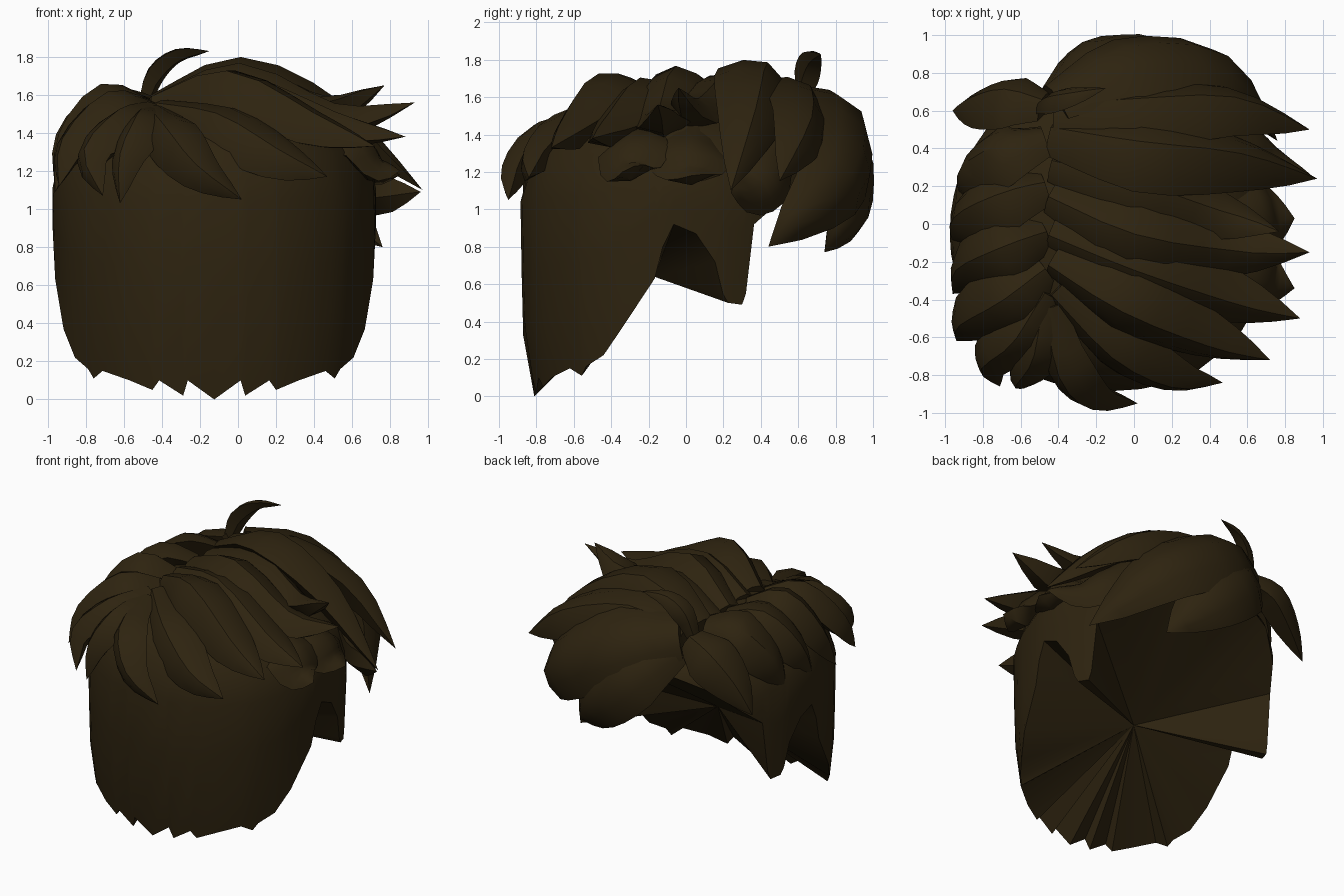
import bpy, bmesh, math
from mathutils import Vector

cube = bpy.data.objects.get("Cube")
if cube:
    bpy.data.objects.remove(cube, do_unlink=True)

brown = bpy.data.materials.new("dark_brown_hair")
brown.use_nodes = True
colour = (0.027, 0.017, 0.005, 1)
brown.diffuse_color = colour
shader = brown.node_tree.nodes["Principled BSDF"]
shader.inputs["Base Color"].default_value = colour
shader.inputs["Roughness"].default_value = 0.9


def finish(name, bm, angle):
    bmesh.ops.recalc_face_normals(bm, faces=bm.faces)
    mesh = bpy.data.meshes.new(name)
    bm.to_mesh(mesh)
    bm.free()
    mesh.materials.append(brown)
    obj = bpy.data.objects.new(name, mesh)
    bpy.context.collection.objects.link(obj)
    bpy.ops.object.select_all(action="DESELECT")
    obj.select_set(True)
    bpy.context.view_layer.objects.active = obj
    bpy.ops.object.shade_smooth_by_angle(angle=math.radians(angle))


# Scalp cap: ragged nape, ear notches, sideburns and open forehead
CX, CY, R = -0.125, -0.035, 0.85
half_rim = [(0, 0), (10, .1), (12, .02), (21, .1), (24, .05), (33, .1), (45, .15),
            (50.5, .11), (53, .16), (61, .22), (69, .37), (81, .63), (84, .8), (88, .92),
            (96, .87), (103, .72), (106, .55), (108, .5), (113.5, .49), (115, .55),
            (118, .92), (130, 1.05), (145, 1.2), (162, 1.27)]
rim = half_rim + [(180, 1.27)] + [(360 - a, z) for a, z in reversed(half_rim[1:])]


def cap_point(angle, z):
    a = math.radians(angle)
    r = R * math.sqrt(max(0, 1 - (max(0, z - 1.1) / 0.5) ** 2))
    r *= 1 - 0.03 * max(0, 0.9 - z) - 0.2 * max(0, 0.3 - z)      # nape curls inward
    if angle < 90 or angle > 270:
        r *= 1 + 0.03 * math.sin(2 * a) ** 2                     # squarer back corners
    return (CX + r * math.sin(a), CY - r * math.cos(a), z)


bm = bmesh.new()
columns = []
for angle, low in rim:
    heights = [low + (1.3 - low) * f for f in (0, .25, .5, .8, 1)] + [1.42, 1.52, 1.58]
    columns.append([bm.verts.new(cap_point(angle, z)) for z in heights])
crown = bm.verts.new((CX, CY, 1.6))
inside = bm.verts.new((-0.14, -0.17, 0.64))
for i, col in enumerate(columns):
    nxt = columns[(i + 1) % len(columns)]
    for k in range(len(col) - 1):
        bm.faces.new((col[k], nxt[k], nxt[k + 1], col[k + 1]))
    bm.faces.new((col[-1], nxt[-1], crown))
    bm.faces.new((nxt[0], col[0], inside))
finish("scalp_cap", bm, 40)


# Tapered lock swept along a curve, lying against the head
def spline(pts, t):
    p = [2 * pts[0] - pts[1]] + pts + [2 * pts[-1] - pts[-2]]
    s = min(t * (len(pts) - 1), len(pts) - 1.0001)
    i, f = int(s), s % 1
    a, b, c, d = p[i:i + 4]
    return 0.5 * (2 * b + (c - a) * f + (2 * a - 5 * b + 4 * c - d) * f * f
                  + (3 * b - a - 3 * c + d) * f ** 3)


SECTION = [(-1, -.4), (-.55, .55), (0, 1), (.55, .55), (1, -.4), (0, -1.5)]
HEAD = Vector((-0.1, 0, 0.9))
STEPS = 9


def lock(name, points, width, thick, blunt=2):
    pts = [Vector(p) for p in points]
    bm = bmesh.new()
    rings = []
    for i in range(STEPS):
        t = i / STEPS
        p = spline(pts, t)
        tangent = (spline(pts, t + 0.02) - spline(pts, max(0, t - 0.02))).normalized()
        out = p - HEAD
        out = (out - tangent * out.dot(tangent)).normalized()
        side = tangent.cross(out)
        size = (0.55 + 0.45 * min(1, t / 0.35)) * (1 - max(0, (t - 0.35) / 0.65) ** blunt)
        rings.append([bm.verts.new(p + side * u * width * size + out * v * thick * size)
                      for u, v in SECTION])
    tip = bm.verts.new(pts[-1])
    n = len(SECTION)
    for a, b in zip(rings, rings[1:]):
        for k in range(n):
            bm.faces.new((a[k], a[(k + 1) % n], b[(k + 1) % n], b[k]))
    for k in range(n):
        bm.faces.new((rings[-1][k], rings[-1][(k + 1) % n], tip))
    bm.faces.new(rings[0])
    finish(name, bm, 38)


# Broad bangs over the face
lock("face_bang", [(-.42, .66, 1.55), (-.05, .84, 1.46), (.44, .81, 1.17), (.76, .44, .8)], .29, .12, 2.6)
lock("low_bang", [(-.4, .68, 1.5), (-.17, .88, 1.3), (.1, .9, 1.04), (.34, .74, .77)], .26, .1, 2.6)
lock("upper_bang", [(-.42, .6, 1.54), (0, .6, 1.59), (.5, .62, 1.44), (.93, .5, 1.15)], .22, .1, 2.3)

# Locks swept from the parting towards +x, face side to nape
sweeps = [
    ([(-.43, .48, 1.54), (.02, .39, 1.69), (.52, .34, 1.48), (.97, .24, 1.1)], .23, .11),
    ([(-.43, .32, 1.54), (0, .2, 1.64), (.45, .05, 1.53), (.77, -.04, 1.65)], .18, .09),
    ([(-.44, .14, 1.54), (0, -.05, 1.67), (.5, -.13, 1.48), (.93, -.15, 1.56)], .21, .1),
    ([(-.44, -.05, 1.54), (0, -.22, 1.61), (.5, -.39, 1.44), (.88, -.5, 1.38)], .2, .1),
    ([(-.43, -.2, 1.54), (-.05, -.42, 1.63), (.38, -.6, 1.44), (.72, -.72, 1.33)], .19, .11),
    ([(-.42, -.35, 1.52), (-.1, -.65, 1.44), (.2, -.81, 1.28), (.47, -.84, 1.17)], .18, .09),
    ([(-.45, -.43, 1.5), (-.36, -.76, 1.39), (-.21, -.92, 1.21), (.02, -.95, 1.05)], .15, .09)]
for i, (path, w, thick) in enumerate(sweeps):
    lock(f"swept_lock_{i + 1}", path, w, thick)

# Short locks above the ear
lock("ear_lock_back", [(.4, -.25, 1.42), (.62, -.28, 1.33), (.72, -.32, 1.22), (.85, -.34, 1.2)], .2, .07)
lock("ear_lock_middle", [(.45, .05, 1.42), (.64, .02, 1.3), (.73, .02, 1.2), (.85, .03, 1.18)], .23, .07)
lock("ear_lock_front", [(.4, .5, 1.4), (.6, .44, 1.2), (.74, .35, 1.09), (.96, .24, 1.09)], .17, .07)

# Locks falling from the parting towards -x, face side to nape
falls = [
    ([(-.48, .63, 1.53), (-.65, .66, 1.46), (-.82, .63, 1.29), (-.96, .6, 1.09)], .18),
    ([(-.47, .45, 1.53), (-.68, .38, 1.53), (-.86, .28, 1.35), (-.93, .17, 1.1)], .2),
    ([(-.47, .2, 1.53), (-.7, .13, 1.55), (-.9, .03, 1.36), (-.96, -.1, 1.11)], .19),
    ([(-.47, -.05, 1.53), (-.69, -.13, 1.58), (-.89, -.23, 1.36), (-.96, -.37, 1.09)], .18),
    ([(-.47, -.24, 1.53), (-.66, -.38, 1.54), (-.88, -.51, 1.33), (-.94, -.62, 1.12)], .18),
    ([(-.46, -.36, 1.52), (-.6, -.58, 1.45), (-.77, -.73, 1.28), (-.71, -.86, 1.07)], .15),
    ([(-.46, -.43, 1.5), (-.5, -.66, 1.43), (-.59, -.8, 1.26), (-.62, -.87, 1.03)], .13)]
for i, (path, w) in enumerate(falls):
    lock(f"side_lock_{i + 1}", path, w, .085)

# Small curl standing up at the parting
lock("cowlick", [(-.5, .62, 1.54), (-.44, .65, 1.71), (-.32, .68, 1.81), (-.15, .72, 1.83)], .08, .035)
